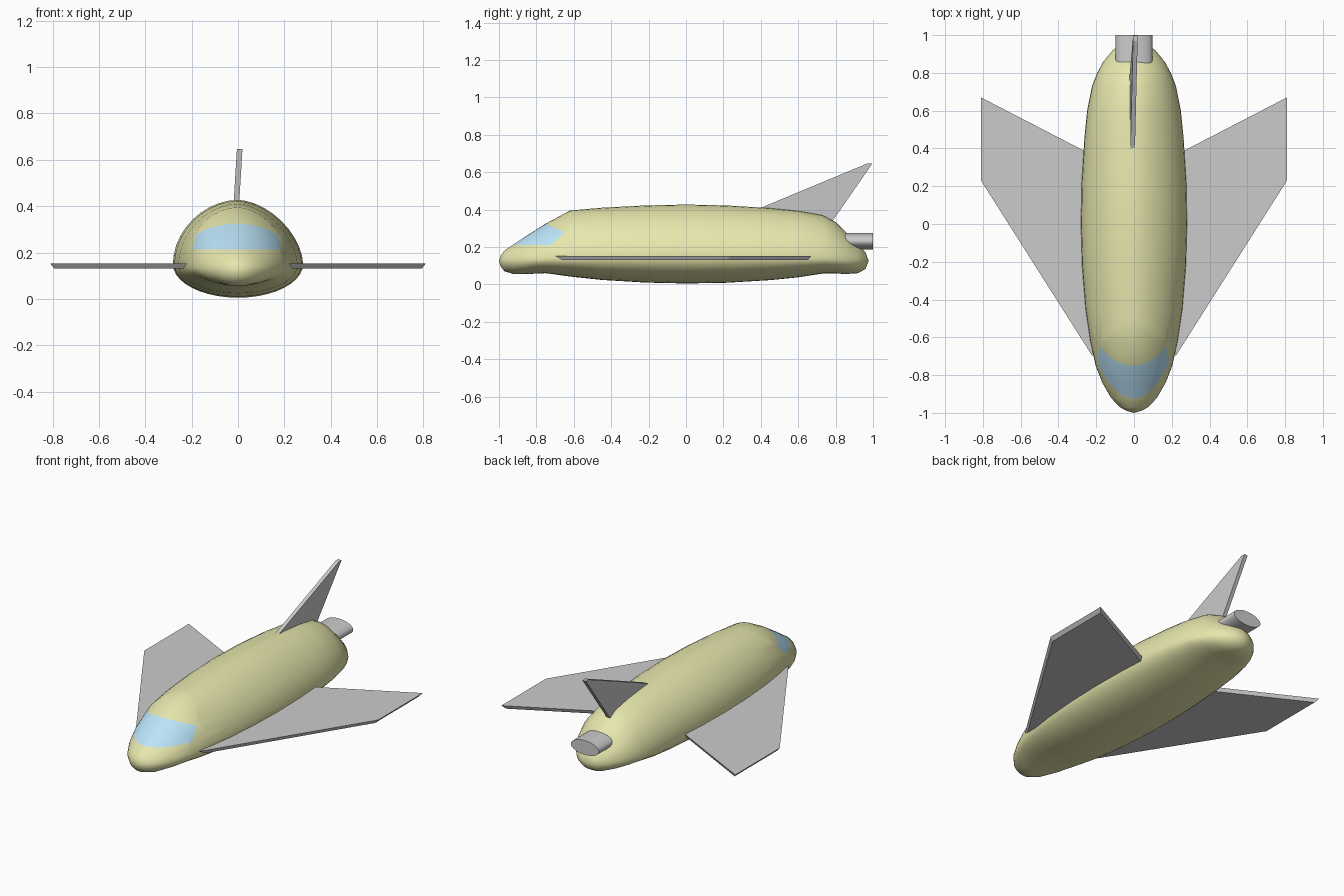
import bpy, bmesh, math
from mathutils import Vector

if "Cube" in bpy.data.objects:
    bpy.data.objects.remove(bpy.data.objects["Cube"])


def material(name, color):
    m = bpy.data.materials.new(name)
    m.diffuse_color = (*color, 1)
    m.use_nodes = True
    m.node_tree.nodes["Principled BSDF"].inputs["Base Color"].default_value = m.diffuse_color
    return m


def finish(name, bm, smooth=None):
    bmesh.ops.recalc_face_normals(bm, faces=bm.faces)
    me = bpy.data.meshes.new(name)
    bm.to_mesh(me)
    bm.free()
    ob = bpy.data.objects.new(name, me)
    bpy.context.collection.objects.link(ob)
    if smooth:
        bpy.ops.object.select_all(action='DESELECT')
        ob.select_set(True)
        bpy.context.view_layer.objects.active = ob
        bpy.ops.object.shade_smooth_by_angle(angle=math.radians(smooth))
    return ob


def loft(rings, tips=(None, None)):
    """Skin closed rings; each end is a tip point or a flat cap."""
    bm = bmesh.new()
    vs = [[bm.verts.new(p) for p in r] for r in rings]
    n = len(vs[0])
    for a, b in zip(vs, vs[1:]):
        for i in range(n):
            j = (i + 1) % n
            bm.faces.new((a[i], a[j], b[j], b[i]))
    for ring, tip in zip((vs[0], vs[-1]), tips):
        if tip:
            t = bm.verts.new(tip)
            for i in range(n):
                bm.faces.new((ring[i], ring[(i + 1) % n], t))
        else:
            bm.faces.new(ring)
    return bm


# Fuselage: stations of y, half width, top z, bottom z
STATIONS = [
    (-0.99, 0.037, 0.155, 0.095), (-0.97, 0.075, 0.182, 0.07),
    (-0.92, 0.122, 0.215, 0.055), (-0.84, 0.168, 0.268, 0.056),
    (-0.75, 0.203, 0.325, 0.06), (-0.62, 0.232, 0.395, 0.042),
    (-0.45, 0.257, 0.41, 0.024), (-0.22, 0.275, 0.422, 0.01),
    (0.0, 0.281, 0.427, 0.005), (0.22, 0.277, 0.422, 0.009),
    (0.45, 0.263, 0.408, 0.023), (0.6, 0.248, 0.393, 0.038),
    (0.73, 0.222, 0.37, 0.058), (0.8, 0.195, 0.333, 0.058),
    (0.86, 0.162, 0.275, 0.056), (0.92, 0.113, 0.215, 0.06),
    (0.96, 0.06, 0.172, 0.083),
]
N = 40


def section(y, w, top, bot):
    mid = 0.15 - 0.025 * y * y
    pts = []
    for i in range(N):
        a = 2 * math.pi * i / N
        c, s = math.cos(a), math.sin(a)
        # the upper right flank is a little flatter than the left
        e = 1 if s < 0 else (1.16 if c > 0 else 1.05)
        x = math.copysign(abs(c) ** e, c) * w
        z = mid + (top - mid if s > 0 else mid - bot) * math.copysign(abs(s) ** e, s)
        pts.append((x, y, z))
    return pts


bm = loft([section(*s) for s in STATIONS], ((0, -1, 0.125), (0, 0.977, 0.125)))
bmesh.ops.recalc_face_normals(bm, faces=bm.faces)

# Windscreen: cut its three border planes into the nose and colour the inside
planes = [(Vector((0, -0.72, 0.212)), Vector((0, 0, -1))),
          (Vector((0, -0.75, 0.325)), Vector((0, 0.45, 1))),
          (Vector((0, -0.72, 0.212)), Vector((0, 1, -1.08)))]
for co, no in planes:
    faces = [f for f in bm.faces if f.calc_center_median().y < -0.5]
    geom = list({e for f in faces for e in f.edges} | {v for f in faces for v in f.verts}) + faces
    bmesh.ops.bisect_plane(bm, geom=geom, dist=1e-5, plane_co=co, plane_no=no)
for f in bm.faces:
    c = f.calc_center_median()
    if all((c - co).dot(no) < 0 for co, no in planes):
        f.material_index = 1
body = finish("fuselage", bm, 40)
body.data.materials.append(material("yellow", (0.8, 0.8, 0.42)))
body.data.materials.append(material("window_blue", (0.5, 0.78, 0.95)))

# Wings: flat swept slabs, underside slightly smaller
WING = [(0.22, -0.70), (0.81, 0.23), (0.81, 0.67), (0.22, 0.365)]
UNDER = [(0.235, -0.66), (0.792, 0.225), (0.792, 0.65), (0.235, 0.36)]
for name, sx in (("wing_right", 1), ("wing_left", -1)):
    finish(name, loft([[(sx * x, y, 0.152) for x, y in WING],
                       [(sx * x, y, 0.13) for x, y in UNDER]]))

# Tail fin, leaning very slightly sideways
FIN = [(0.36, 0.393), (0.97, 0.647), (0.997, 0.647), (0.77, 0.32)]
finish("tail_fin", loft([[(d - 0.007 + 0.06 * (z - 0.41), y, z) for y, z in FIN]
                         for d in (-0.012, 0.012)]))

# Engine nozzle: oval tube
finish("engine_nozzle", loft([[(0.097 * math.cos(math.tau * i / 32), y,
                                0.231 + 0.045 * math.sin(math.tau * i / 32))
                               for i in range(32)] for y in (0.82, 1.0)]), 40)
